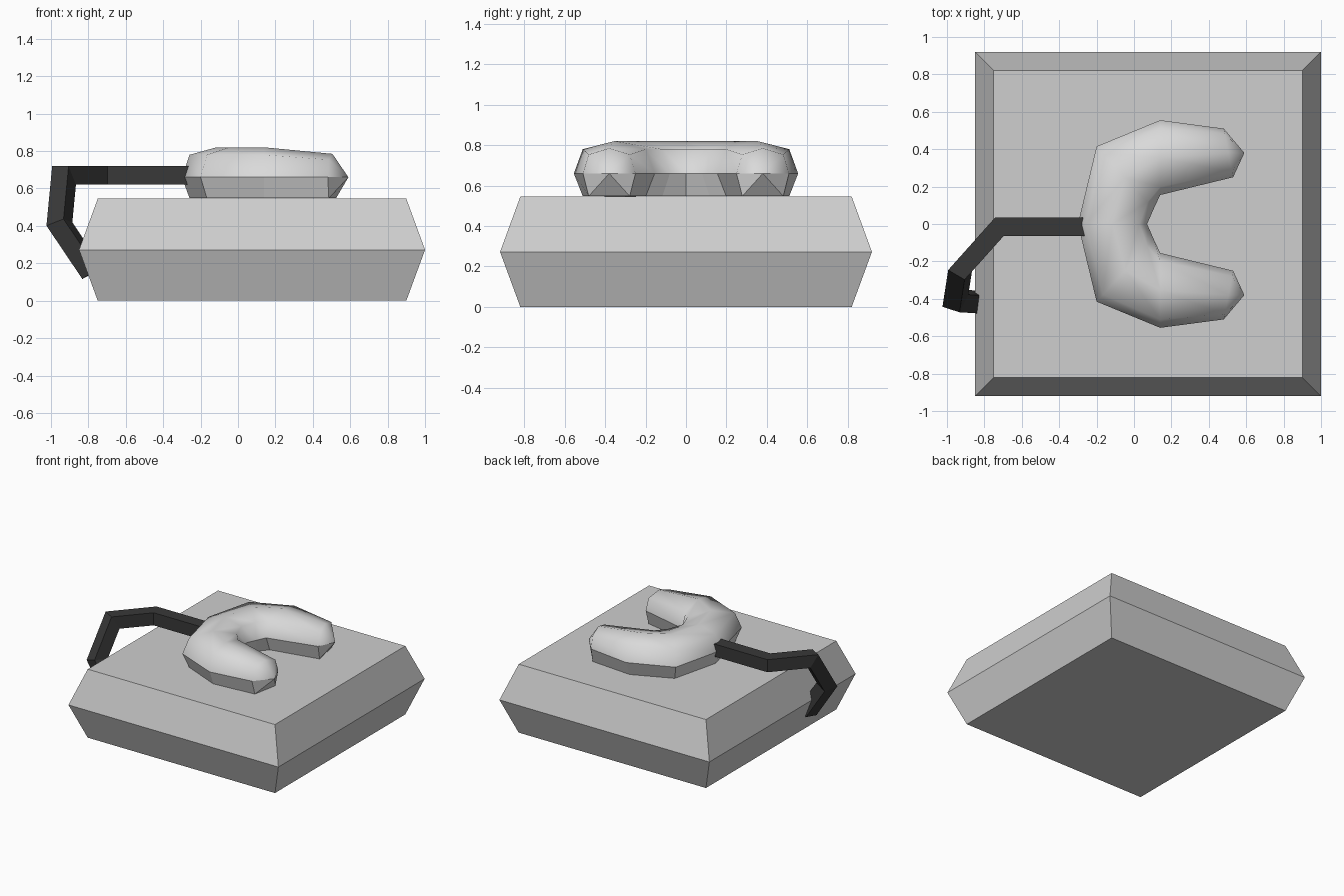
import bpy, bmesh
from mathutils import Vector

if "Cube" in bpy.data.objects:
    bpy.data.objects.remove(bpy.data.objects["Cube"])


def mat(name, v):
    m = bpy.data.materials.new(name)
    m.diffuse_color = (v, v, v, 1)
    m.use_nodes = True
    m.node_tree.nodes["Principled BSDF"].inputs["Base Color"].default_value = m.diffuse_color
    return m


def make(name, bm, material):
    bmesh.ops.recalc_face_normals(bm, faces=bm.faces)
    me = bpy.data.meshes.new(name)
    bm.to_mesh(me)
    bm.free()
    me.materials.append(material)
    ob = bpy.data.objects.new(name, me)
    bpy.context.collection.objects.link(ob)
    return ob


def bridge(bm, a, b):
    n = len(a)
    return [bm.faces.new((a[i], a[(i + 1) % n], b[(i + 1) % n], b[i])) for i in range(n)]


light = mat("light grey", 0.62)
pale = mat("pale grey", 0.70)
dark = mat("charcoal", 0.04)

# Base block: three stacked rectangles, widest at half height
bm = bmesh.new()
rings = []
for z, hx, hy in ((0, 0.825, 0.82), (0.272, 0.925, 0.92), (0.545, 0.825, 0.82)):
    rings.append([bm.verts.new((0.075 + sx * hx, sy * hy, z))
                  for sx, sy in ((-1, -1), (1, -1), (1, 1), (-1, 1))])
for a, b in zip(rings, rings[1:]):
    bridge(bm, a, b)
bm.faces.new(rings[0])
bm.faces.new(rings[-1])
make("base_block", bm, light)

# Horseshoe cushion: outer and inner outline points with crown height, mirrored in y
half = [((-0.30, 0), (0.07, 0), 0.82),
        ((-0.20, 0.415), (0.105, 0.08), 0.82),
        ((0.14, 0.555), (0.14, 0.155), 0.82),
        ((0.48, 0.51), (0.53, 0.25), 0.785)]
stations = [((o[0], -o[1]), (i[0], -i[1]), h) for o, i, h in half[:0:-1]] + half
profile = ((0, 0.66), (0.11, 0.78), (0.5, 0.82), (0.89, 0.78),
           (1, 0.66), (0.89, 0.548), (0.11, 0.548))
bm = bmesh.new()
rings = []
for o, i, h in stations:
    o, i = Vector(o), Vector(i)
    ring = []
    for t, z in profile:
        p = o.lerp(i, t)
        if z > 0.66:
            z = 0.66 + (z - 0.66) * (h - 0.66) / 0.16
        ring.append(bm.verts.new((p.x, p.y, z)))
    rings.append(ring)
for a, b in zip(rings, rings[1:]):
    bridge(bm, a, b)
for ring, s in ((rings[0], -1), (rings[-1], 1)):
    tip = bm.verts.new((0.59, s * 0.38, 0.66))
    for k in range(len(ring)):
        bm.faces.new((ring[k], ring[(k + 1) % len(ring)], tip))
# Smooth upper side, crisp seam and underside
for f in bm.faces:
    f.smooth = True
for e in bm.edges:
    e.smooth = any(v.co.z > 0.67 for v in e.verts)
make("cushion", bm, pale)

# Square cable swept with mitred corners along a bent path
path = [Vector(p) for p in ((-0.24, -0.015, 0.67), (-0.72, -0.015, 0.67),
                            (-0.93, -0.25, 0.67), (-0.955, -0.41, 0.41),
                            (-0.78, -0.42, 0.15))]
dirs = [(b - a).normalized() for a, b in zip(path, path[1:])]
bm = bmesh.new()
pts = [path[0] + Vector((0, y, z)) * 0.05 for y, z in ((-1, -1), (1, -1), (1, 1), (-1, 1))]
rings = [[bm.verts.new(p) for p in pts]]
for k, d in enumerate(dirs):
    n = d + dirs[min(k + 1, len(dirs) - 1)]
    pts = [p + d * ((path[k + 1] - p).dot(n) / d.dot(n)) for p in pts]
    rings.append([bm.verts.new(p) for p in pts])
    bridge(bm, rings[-2], rings[-1])
bm.faces.new(rings[0])
bm.faces.new(rings[-1])
make("cable", bm, dark)
